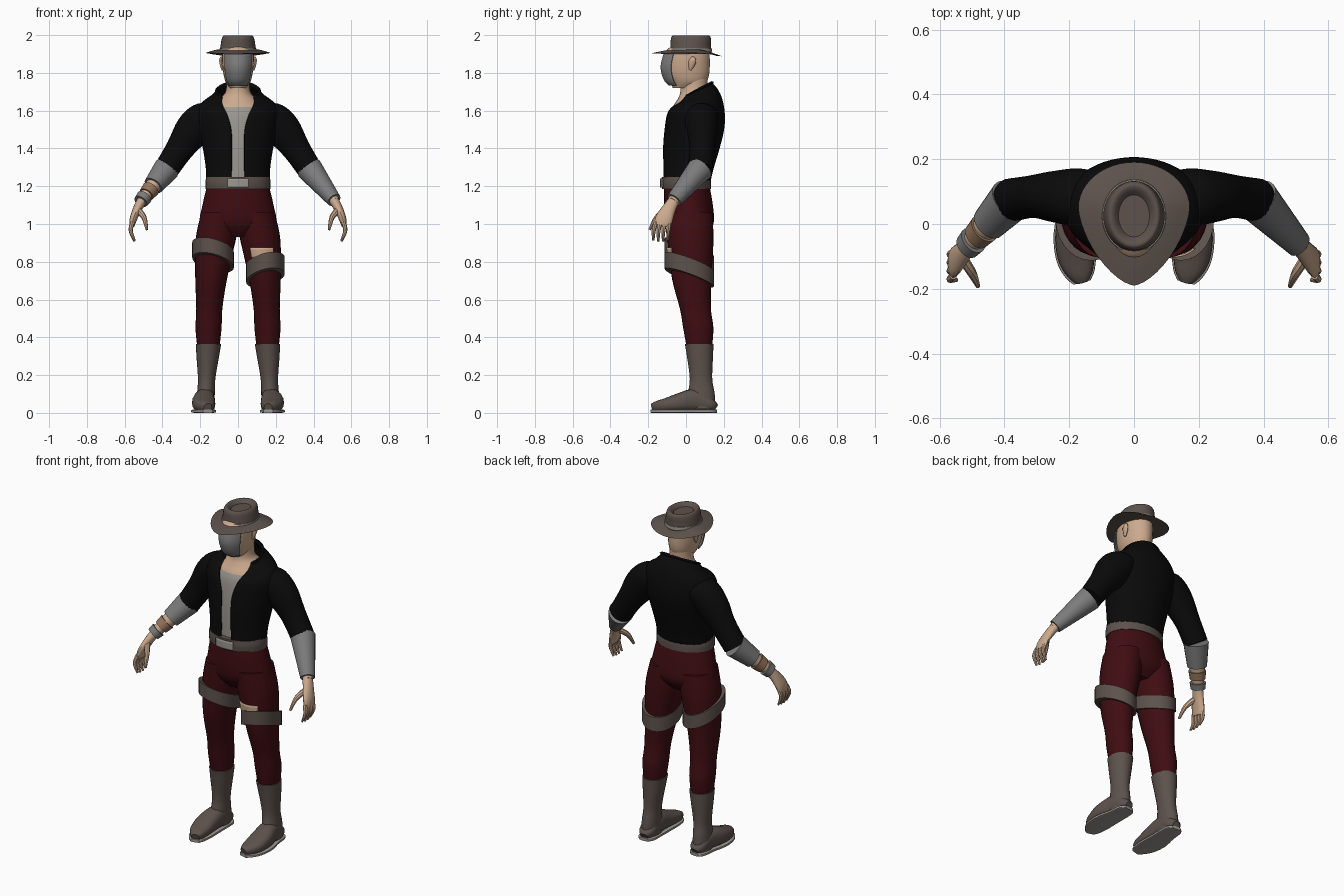
import bpy, bmesh
from math import sin, cos, pi, asin, radians, copysign
from mathutils import Vector

old = bpy.data.objects.get("Cube")
if old:
    bpy.data.objects.remove(old)


def material(name, r, g, b):
    m = bpy.data.materials.new(name)
    m.use_nodes = True
    m.diffuse_color = (r, g, b, 1)
    node = next(n for n in m.node_tree.nodes if n.type == 'BSDF_PRINCIPLED')
    node.inputs["Base Color"].default_value = (r, g, b, 1)
    node.inputs["Roughness"].default_value = .8
    return m


BLACK = material("black cloth", .003, .003, .003)
RED = material("dark red cloth", .05, .004, .006)
LEATHER = material("brown leather", .11, .085, .073)
SKIN = material("skin", .6, .4, .27)
SHIRT = material("pale grey cloth", .33, .31, .28)
STEEL = material("grey metal", .2, .2, .2)
WRAP = material("tan wrap", .3, .18, .11)


def finish(ob, thick=0):
    bpy.context.collection.objects.link(ob)
    if thick:
        mod = ob.modifiers.new("thickness", 'SOLIDIFY')
        mod.thickness, mod.offset = thick, 0
    bpy.ops.object.select_all(action='DESELECT')
    ob.select_set(True)
    bpy.context.view_layer.objects.active = ob
    bpy.ops.object.shade_smooth_by_angle(angle=radians(40))
    return ob


def skin_rings(name, rings, mat, wrap=True, caps=True, thick=0):
    """Bridge point rings into one surface."""
    bm = bmesh.new()
    rows = [[bm.verts.new(p) for p in ring] for ring in rings]
    n = len(rows[0])
    for a, b in zip(rows, rows[1:]):
        for i in range(n if wrap else n - 1):
            j = (i + 1) % n
            bm.faces.new((a[i], a[j], b[j], b[i]))
    if caps and wrap:
        bm.faces.new(rows[0])
        bm.faces.new(rows[-1])
    bmesh.ops.recalc_face_normals(bm, faces=bm.faces)
    me = bpy.data.meshes.new(name)
    bm.to_mesh(me)
    bm.free()
    me.materials.append(mat)
    return finish(bpy.data.objects.new(name, me), thick)


def spline(secs, steps=4):
    """Smoothly interpolate section values."""
    out = []
    for i in range(len(secs) - 1):
        quad = [secs[max(i - 1, 0)], secs[i], secs[i + 1], secs[min(i + 2, len(secs) - 1)]]
        for k in range(steps):
            t = k / steps
            out.append([b + t / 2 * (c - a + t * (2 * a - 5 * b + 4 * c - d + t * (3 * (b - c) + d - a)))
                        for a, b, c, d in zip(*quad)])
    return out + [list(secs[-1])]


def stack(name, secs, mat, s=1, n=28, arc=None, steps=4, thick=0):
    """Level sections: height, x, half width, front y, back y, then tilt and opening."""
    rings = []
    for z, x, w, front, back, *extra in spline(secs, steps):
        tilt, gap = (extra + [0, 0])[:2]
        mid, depth = (front + back) / 2, (back - front) / 2
        start, end = 0, 2 * pi
        if gap:
            start = asin(min(gap / w, 1))
            end -= start
        if arc:
            start, end = -arc, arc
        count = n - 1 if gap or arc else n
        ring = []
        for i in range(n):
            a = start + (end - start) * i / count
            dy = -depth * cos(a)
            ring.append((s * x + w * sin(a), mid + dy, z + tilt * dy))
        rings.append(ring)
    open_ring = bool(arc) or len(secs[0]) > 6
    return skin_rings(name, rings, mat, not open_ring, True, thick)


def tube(name, secs, mat, s=1, n=16, ref=(0, 1, 0), power=1, steps=4):
    """Sections across a path: x, y, z, radius along ref, other radius."""
    secs = spline(secs, steps)
    pts = [Vector((s * q[0], q[1], q[2])) for q in secs]
    rings = []
    for i, (p, q) in enumerate(zip(pts, secs)):
        t = (pts[min(i + 1, len(pts) - 1)] - pts[max(i - 1, 0)]).normalized()
        u = Vector(ref)
        u = (u - t * u.dot(t)).normalized()
        v = t.cross(u)
        ring = []
        for k in range(n):
            a = 2 * pi * k / n
            c, d = (copysign(abs(f) ** power, f) for f in (cos(a), sin(a)))
            ring.append(p + u * q[3] * c + v * q[4] * d)
        rings.append(ring)
    return skin_rings(name, rings, mat)


# Chest: shirt below, bare skin above
chest = stack("chest", [(1.22, 0, .15, -.1, .11), (1.4, 0, .165, -.1, .15), (1.56, 0, .18, -.088, .17),
                        (1.62, 0, .15, -.07, .16), (1.66, 0, .105, -.045, .14),
                        (1.7, 0, .066, -.03, .115), (1.78, 0, .062, -.03, .115)], SHIRT)
chest.data.materials.append(SKIN)
for f in chest.data.polygons:
    f.material_index = int(f.center.z > 1.62)

# Open jacket with standing collar
stack("jacket", [(1.23, 0, .163, -.118, .125, 0, .036), (1.3, 0, .165, -.116, .142, 0, .034),
                 (1.4, 0, .18, -.118, .172, 0, .034), (1.5, 0, .202, -.11, .196, 0, .036),
                 (1.58, 0, .212, -.1, .2, 0, .058), (1.635, 0, .19, -.08, .188, .15, .076),
                 (1.67, 0, .138, -.05, .165, .35, .084), (1.695, 0, .112, -.035, .14, .5, .085),
                 (1.71, 0, .116, -.035, .142, .5, .092)], BLACK, n=48, thick=.012)

# Belt, buckle, hips
stack("belt", [(1.185, 0, .172, -.126, .133), (1.22, 0, .173, -.13, .133), (1.25, 0, .168, -.128, .13)], LEATHER)
stack("buckle", [(1.192, 0, .172, -.134, .13), (1.242, 0, .172, -.134, .13)], SHIRT, arc=.33, thick=.008)
stack("hips", [(1.21, 0, .162, -.115, .123), (1.1, 0, .188, -.115, .142), (1.0, 0, .2, -.102, .145),
               (.93, 0, .12, -.05, .09)], RED)

# Head, mask, ears
stack("head", [(1.72, 0, .042, -.07, .06), (1.75, 0, .064, -.082, .105), (1.79, 0, .076, -.105, .122),
               (1.85, 0, .083, -.115, .126), (1.91, 0, .082, -.108, .122), (1.94, 0, .07, -.08, .1)], SKIN)
stack("face_mask", [(1.735, 0, .056, -.088, .09), (1.765, 0, .074, -.115, .11), (1.83, 0, .085, -.132, .12),
                    (1.9, 0, .086, -.116, .12)], STEEL, arc=.95, thick=.006)

# Hat
def brim_ring(scale, drop):
    ring = []
    for i in range(48):
        a = 2 * pi * i / 48
        front = cos(a) > 0
        e = 1.3 if front else 1
        x = .168 * copysign(abs(sin(a)) ** e, sin(a))
        y = -(.236 if front else .137) * copysign(abs(cos(a)) ** e, cos(a))
        edge = 1.888 + .018 * sin(a) ** 2 + (.014 * cos(a) ** 2 if front else 0)
        ring.append((x * scale, .05 + y * scale, edge + drop))
    return ring


skin_rings("hat_brim", [brim_ring(1, 0), brim_ring(.85, .005), brim_ring(.7, .012), brim_ring(.45, .018)],
           LEATHER, thick=.008)
stack("hat_crown", [(1.9, 0, .099, -.088, .136), (1.94, 0, .093, -.083, .132), (1.98, 0, .086, -.08, .132),
                    (1.997, 0, .076, -.07, .124), (1.994, 0, .062, -.055, .108), (1.978, 0, .048, -.04, .09)],
      LEATHER, n=36)
stack("hat_band", [(1.914, 0, .1, -.09, .138), (1.93, 0, .098, -.088, .137)], SHIRT, n=36)


def forearm(name, t0, t1, extra, mat, s):
    """A sleeve around part of the forearm, from elbow 0 to wrist 1."""
    a, b = (.382, .072, 1.287, .062, .062), (.515, -.07, 1.118, .034, .03)
    secs = []
    for k in range(4):
        t = t0 + (t1 - t0) * k / 3
        q = [p + (r - p) * t for p, r in zip(a, b)]
        secs.append(q[:3] + [q[3] + extra, q[4] + extra])
    tube(name, secs, mat, s, n=20)


for s, side in ((1, "left"), (-1, "right")):
    # Arm and hand
    tube(side + "_sleeve", [(.13, .08, 1.58, .085, .06), (.18, .082, 1.555, .09, .092), (.24, .085, 1.495, .08, .095),
                            (.31, .085, 1.395, .066, .074), (.38, .074, 1.288, .067, .066)], BLACK, s, n=24)
    forearm(side + "_forearm", 0, 1, -.004, SKIN, s)
    tube(side + "_palm", [(.505, -.06, 1.13, .03, .026), (.53, -.088, 1.085, .036, .024),
                          (.553, -.115, 1.03, .046, .02), (.562, -.125, .99, .044, .014)], SKIN, s)
    for i in range(4):
        y = -.16 + .024 * i
        tip = .905 + .006 * abs(i - 1.5)
        tube(f"{side}_finger_{i + 1}", [(.558, y, 1.01, .012, .012), (.568, y * 1.07, .965, .011, .011),
                                        (.548, y * 1.08, tip, .006, .006)], SKIN, s, n=8)
    tube(side + "_thumb", [(.53, -.105, 1.075, .016, .018), (.498, -.155, 1.035, .014, .014),
                           (.482, -.192, .97, .007, .007)], SKIN, s, n=8)
    # Ear
    tube(side + "_ear", [(.082, .022, 1.815, .006, .006), (.087, .03, 1.845, .018, .01),
                         (.09, .036, 1.87, .018, .01), (.086, .034, 1.885, .006, .005)], SKIN, s, n=10)
    # Leg
    stack(side + "_leg", [(1.06, .098, .096, -.105, .14), (.95, .113, .107, -.1, .145), (.85, .127, .1, -.092, .143),
                          (.7, .143, .083, -.072, .133), (.55, .152, .069, -.032, .132),
                          (.45, .156, .069, -.015, .145), (.35, .157, .059, .003, .138)], RED, s)
    # Boot, foot and sole
    stack(side + "_boot", [(.365, .156, .067, -.006, .146), (.3, .16, .06, .005, .143), (.18, .166, .046, .02, .139),
                           (.1, .17, .047, .01, .152), (.02, .172, .048, .01, .156)], LEATHER, s)
    outline = [(.158, .168, .022, .04), (.13, .17, .045, .07), (.05, .174, .052, .12), (-.03, .182, .061, .1),
               (-.1, .178, .058, .074), (-.15, .167, .042, .058), (-.177, .16, .022, .044)]
    tube(side + "_foot", [(x, y, h / 2 + .006, w, h / 2) for y, x, w, h in outline], LEATHER, s, 20, (1, 0, 0), .8)
    tube(side + "_sole", [(x, y * 1.02, .009, w + .005, .009) for y, x, w, h in outline], SHIRT, s, 20, (1, 0, 0), .4)


# Bracers, arm wrap and wrist strap
forearm("left_bracer", -.03, .95, .007, STEEL, 1)
forearm("right_bracer", -.03, .5, .007, STEEL, -1)
forearm("right_arm_wrap", .6, .78, .004, WRAP, -1)
forearm("right_wrist_strap", .86, 1, .008, STEEL, -1)


# Tilted thigh straps
def strap(name, x, z, w, tall, s, slope):
    ob = stack(name, [(z + tall * k, x, w - .004 * abs(k), -.113, .147) for k in (-.5, -.4, .4, .5)],
               LEATHER, s, steps=2)
    for v in ob.data.vertices:
        v.co.z += slope * s * (v.co.x - s * x) - .36 * (v.co.y - .02)


strap("left_thigh_strap", .145, .757, .104, .085, 1, .22)
strap("right_thigh_strap", .132, .835, .112, .08, -1, .24)

# Torn trouser patch showing skin
stack("bare_thigh_patch", [(.82, .131, .1, -.095, .145), (.875, .125, .104, -.1, .147)], SKIN, arc=.62, thick=.006)
